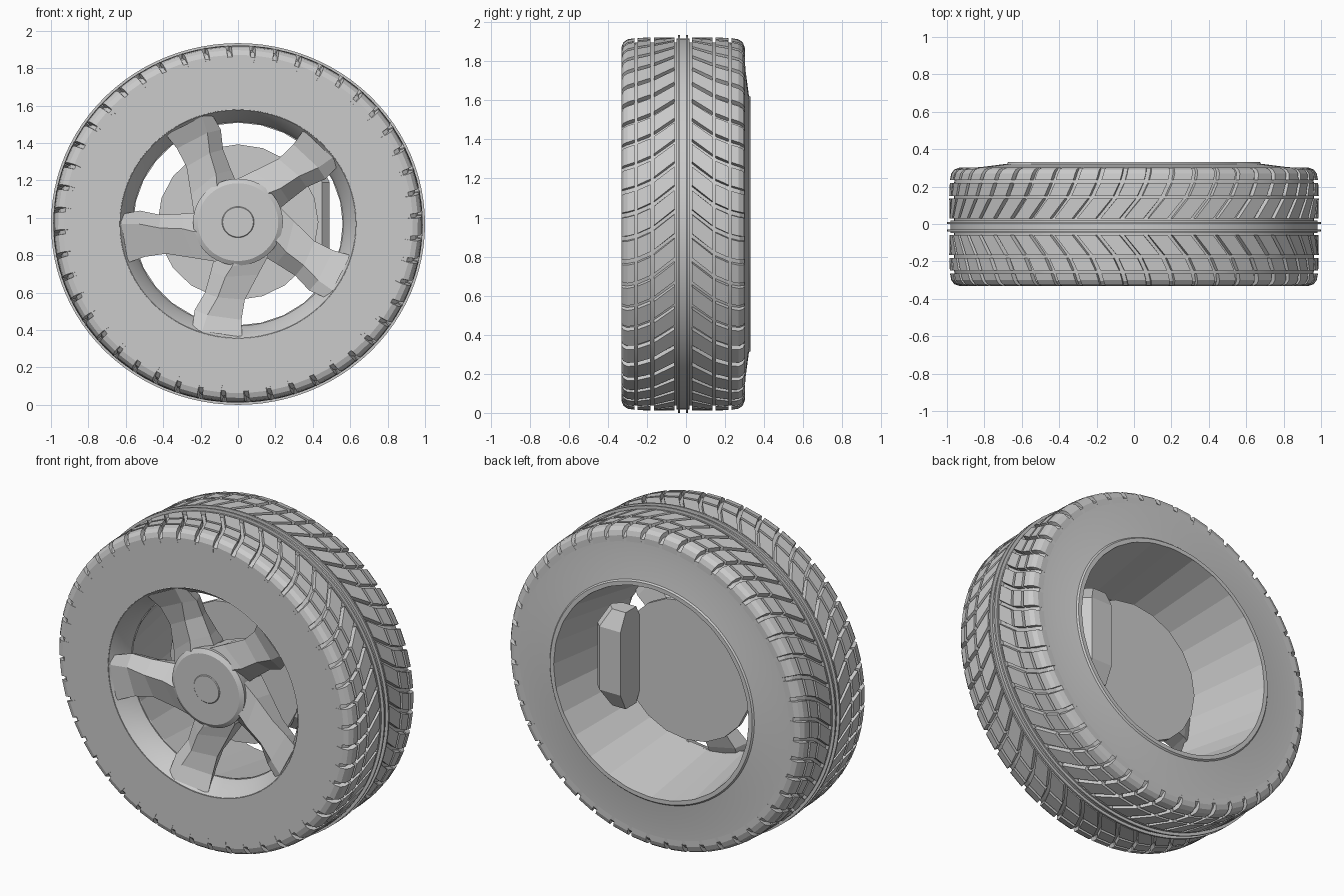
import bpy, bmesh
from math import sin, cos, radians, tau

cube = bpy.data.objects.get("Cube")
if cube:
    bpy.data.objects.remove(cube, do_unlink=True)

SQUASH = 0.967          # wheel is slightly flattened in height
MID = -0.015            # tread centre line along y
PITCHES = 48            # tread blocks around the tyre


def polar(y, r, a):
    return (r * cos(a), y, SQUASH * (1 + r * sin(a)))


def finish(name, bm, smooth=30):
    bmesh.ops.recalc_face_normals(bm, faces=bm.faces)
    mesh = bpy.data.meshes.new(name)
    bm.to_mesh(mesh)
    bm.free()
    obj = bpy.data.objects.new(name, mesh)
    bpy.context.collection.objects.link(obj)
    if smooth:
        bpy.ops.object.select_all(action='DESELECT')
        obj.select_set(True)
        bpy.context.view_layer.objects.active = obj
        bpy.ops.object.shade_smooth_by_angle(angle=radians(smooth))
    return obj


def loft(bm, rings, closed=False):
    """Bridge rings of equal length; cap the ends unless the loft is closed."""
    rows = [[bm.verts.new(p) for p in ring] for ring in rings]
    n = len(rows[0])
    pairs = list(zip(rows, rows[1:])) + ([(rows[-1], rows[0])] if closed else [])
    for a, b in pairs:
        for i in range(n):
            j = (i + 1) % n
            bm.faces.new((a[i], a[j], b[j], b[i]))
    if not closed:
        bm.faces.new(rows[0])
        bm.faces.new(rows[-1])


def lathe(name, profile, segments, closed=True, smooth=30):
    """Spin a (y, radius) profile around the axle."""
    bm = bmesh.new()
    loft(bm, [[polar(y, r, tau * i / segments) for i in range(segments)]
              for y, r in profile], closed)
    return finish(name, bm, smooth)


# Tyre carcass with flat front wall and dished back wall
lathe("tyre_carcass", [
    (-0.33, 0.63), (-0.33, 0.925), (-0.305, 0.95), (-0.25, 0.962),
    (0.22, 0.962), (0.275, 0.95), (0.3, 0.925), (0.304, 0.82),
    (0.322, 0.68), (0.331, 0.672), (0.331, 0.648), (0.2, 0.67), (-0.2, 0.66)],
    96, smooth=12)

# Raised centre band with two thin ribs
lathe("centre_band", [
    (-0.048, 0.95), (-0.048, 0.982), (-0.04, 0.982), (-0.04, 1.0),
    (-0.03, 1.0), (-0.03, 0.982), (0.0, 0.982), (0.0, 1.0),
    (0.01, 1.0), (0.01, 0.982), (0.018, 0.982), (0.018, 0.95)], 96)

# Tread blocks: stations of (distance from centre line, radius, sweep)
bands = {
    "inner": [(0.045, 0.988, 0.0), (0.15, 0.988, 0.088)],
    "middle": [(0.166, 0.988, 0.098), (0.233, 0.986, 0.13)],
    "shoulder": [(0.249, 0.985, 0.135), (0.285, 0.978, 0.145),
                 (0.306, 0.962, 0.148), (0.316, 0.935, 0.15)],
}
half_top, half_base = 0.051, 0.056
for side, sign in (("front", -1), ("back", 1)):
    for band, stations in bands.items():
        bm = bmesh.new()
        for k in range(PITCHES):
            a0 = tau * k / PITCHES
            rings = []
            for d, r, sweep in stations:
                y, a = MID + sign * d, a0 - sweep
                low = r - 0.04
                rings.append([polar(y, low, a - half_base), polar(y, r, a - half_top),
                              polar(y, r, a + half_top), polar(y, low, a + half_base)])
            loft(bm, rings)
        finish(f"{side}_{band}_tread", bm, 0)

# Rim: conical front lip and faceted barrel widening to the back
lathe("rim_lip", [(-0.331, 0.633), (-0.27, 0.585), (-0.2, 0.56), (-0.2, 0.64),
                  (-0.32, 0.66)], 72)
lathe("rim_barrel", [(-0.21, 0.56), (0.331, 0.65), (0.331, 0.66), (-0.21, 0.64)],
      28, smooth=0)

# Hub with raised centre cap
hub = lathe("hub", [(-0.295, 0.005), (-0.295, 0.215), (-0.28, 0.24), (-0.15, 0.23),
                    (-0.02, 0.16), (-0.02, 0.005)], 48, closed=False)
cap = lathe("centre_cap", [(-0.3, 0.005), (-0.3, 0.082), (-0.296, 0.086),
                           (-0.28, 0.086)], 40, closed=False)

# Five swept spokes with a sharp ridge and a steep leading flank:
# (radius, leading, ridge, trailing angles, leading y, ridge y, trailing y, back y)
sections = [
    (0.17, 92, 125, 178, -0.22, -0.285, -0.27, -0.10),
    (0.24, 93, 118, 168, -0.21, -0.288, -0.26, -0.10),
    (0.30, 97, 113, 147, -0.21, -0.288, -0.25, -0.12),
    (0.42, 101, 111, 131, -0.22, -0.29, -0.25, -0.15),
    (0.53, 100, 108, 128, -0.26, -0.30, -0.27, -0.18),
    (0.625, 103, 108, 128, -0.31, -0.325, -0.315, -0.22),
]
for s in range(5):
    bm = bmesh.new()
    rings = []
    for r, lead, ridge, trail, lead_y, ridge_y, trail_y, back_y in sections:
        corners = [(lead_y, lead), (ridge_y, ridge), (trail_y, trail),
                   (back_y, trail - 4), (back_y, lead + 4)]
        rings.append([polar(y, r, radians(a + 72 * s)) for y, a in corners])
    loft(bm, rings)
    finish(f"spoke_{s + 1}", bm, 0)

# Brake disc and caliper
disc = lathe("brake_disc", [(-0.03, 0.005), (-0.03, 0.43), (0.0, 0.43),
                            (0.0, 0.005)], 20, closed=False, smooth=0)

# Hub parts and disc sit slightly above the tyre centre
for part in (hub, cap, disc):
    part.location.z = 0.01

bm = bmesh.new()
rings = []
for z, inset in ((0.71, 0.05), (0.81, 0), (1.19, 0), (1.29, 0.05)):
    x0, x1, y0, y1 = 0.31, 0.49 - inset, -0.02 + inset, 0.18 - inset
    c = 0.04
    rings.append([(x0, y0, z), (x1 - c, y0, z), (x1, y0 + c, z),
                  (x1, y1 - c, z), (x1 - c, y1, z), (x0, y1, z)])
loft(bm, rings)
finish("brake_caliper", bm, 0)
